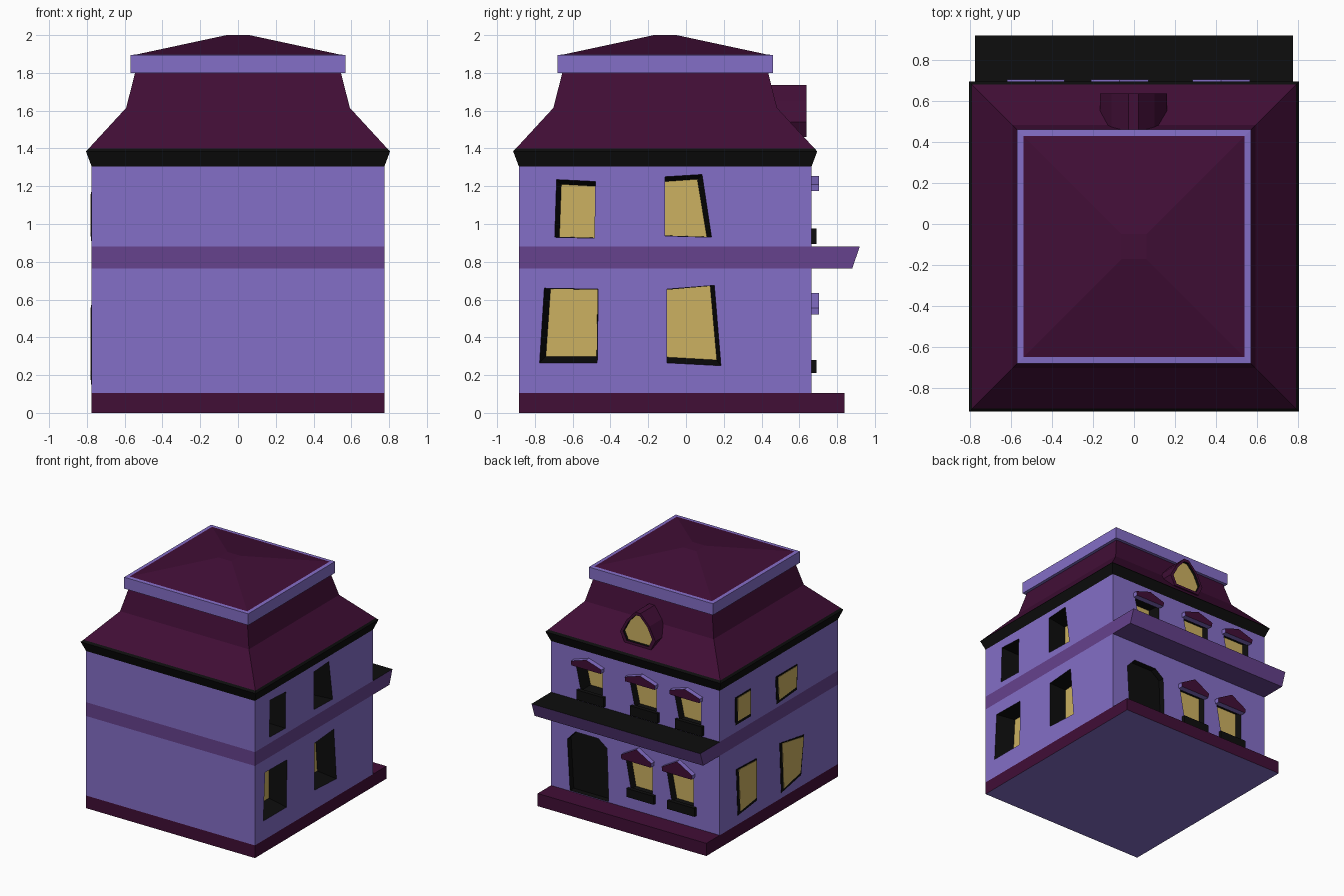
import bpy, bmesh

if "Cube" in bpy.data.objects:
    bpy.data.objects.remove(bpy.data.objects["Cube"])

# ---------- materials ----------
NAMES = [("lavender_wall", (132, 110, 199)), ("plum_roof", (65, 14, 54)),
         ("black_trim", (13, 13, 13)), ("gold_glass", (204, 177, 97)),
         ("violet_band", (102, 66, 141))]
WALL, ROOF, BLACK, GOLD, BAND = range(5)


def lin(c):
    c /= 255
    return c / 12.92 if c <= 0.04045 else ((c + 0.055) / 1.055) ** 2.4


MATS = []
for n, rgb in NAMES:
    m = bpy.data.materials.new(n)
    m.diffuse_color = (*[lin(c) for c in rgb], 1)
    m.use_nodes = True
    m.node_tree.nodes["Principled BSDF"].inputs["Base Color"].default_value = m.diffuse_color
    MATS.append(m)


# ---------- helpers ----------
def finish(bm, name):
    bmesh.ops.recalc_face_normals(bm, faces=bm.faces[:])
    me = bpy.data.meshes.new(name)
    bm.to_mesh(me)
    bm.free()
    for m in MATS:
        me.materials.append(m)
    ob = bpy.data.objects.new(name, me)
    bpy.context.collection.objects.link(ob)
    return ob


def loft(bm, rings, mats, cap0, cap1):
    """Skin a stack of equal-length point rings; one material per segment."""
    vs = [[bm.verts.new(p) for p in r] for r in rings]
    n = len(vs[0])
    for a, b, m in zip(vs, vs[1:], mats):
        for i in range(n):
            f = bm.faces.new((a[i], a[(i + 1) % n], b[(i + 1) % n], b[i]))
            f.material_index = m
    bm.faces.new(vs[0]).material_index = cap0
    bm.faces.new(vs[-1]).material_index = cap1


def square(h, z, cy=-0.11):
    return [(-h, cy - h, z), (h, cy - h, z), (h, cy + h, z), (-h, cy + h, z)]


def on_wall(axis, d, pts):
    """Place 2D (along wall, z) points on a plane x=d or y=d."""
    return [(d, a, z) if axis == 'x' else (a, d, z) for a, z in pts]


def inset(q, l, b, r, t):
    return [(q[0][0] + l, q[0][1] + b), (q[1][0] - r, q[1][1] + b),
            (q[2][0] - r, q[2][1] - t), (q[3][0] + l, q[3][1] - t)]


def prism(name, axis, d0, d1, pts, side, cap):
    bm = bmesh.new()
    loft(bm, [on_wall(axis, d0, pts), on_wall(axis, d1, pts)], [side], side, cap)
    return finish(bm, name)


def box(name, x0, x1, y0, y1, z0, z1, mat):
    return prism(name, 'y', y0, y1, [(x0, z0), (x1, z0), (x1, z1), (x0, z1)], mat, mat)


# ---------- house: walls, cornice and mansard roof ----------
bm = bmesh.new()
profile = [(0.775, 0.105), (0.775, 0.765), (0.775, 0.88), (0.775, 1.305),
           (0.805, 1.385), (0.79, 1.40), (0.592, 1.615), (0.545, 1.80)]
loft(bm, [square(h, z) for h, z in profile],
     [WALL, BAND, WALL, BLACK, BLACK, ROOF, ROOF], WALL, ROOF)
house = finish(bm, "house_body")

# window and door recesses: black reveals, gold glass at the back
cut = bmesh.new()
RIGHT = [  # outer quad (y, z), then left/bottom/right/top taper
    ([(-.775, .265), (-.47, .265), (-.465, .655), (-.75, .66)], (.033, .033, .003, .003)),
    ([(-.10, .265), (.185, .25), (.15, .675), (-.10, .655)], (0, .03, .022, .003)),
    ([(-.695, .93), (-.485, .925), (-.48, 1.225), (-.685, 1.235)], (.025, .002, 0, .025)),
    ([(-.11, .937), (.135, .93), (.085, 1.262), (-.11, 1.25)], (0, .002, .025, .025))]
for q, ins in RIGHT:
    loft(cut, [on_wall('x', .80, q), on_wall('x', .77, q),
               on_wall('x', .615, inset(q, *ins))], [BLACK, BLACK], BLACK, GOLD)

BACK = [  # centre x, sill bottom, sill top, gable base, gable peak, recess
    (-.035, .21, .28, .52, .635, .05), (-.41, .21, .28, .52, .635, .05),
    (.425, .895, .975, 1.175, 1.255, .11), (-.07, .895, .975, 1.175, 1.255, .05),
    (-.48, .895, .975, 1.175, 1.255, .05)]
for cx, s0, s1, g0, g1, dep in BACK:
    q = [(cx - .125, s1 - .01), (cx + .075, s1 - .01), (cx + .125, g0 + .02), (cx - .125, g0 + .02)]
    loft(cut, [on_wall('y', .69, q), on_wall('y', .66, q),
               on_wall('y', .665 - dep, inset(q, .012, .01, .012, .003))],
         [BLACK, BLACK], BLACK, GOLD)
door = [(.245, .11), (.60, .11), (.625, .53), (.55, .61), (.34, .61), (.26, .55)]
loft(cut, [on_wall('y', .70, door), on_wall('y', .615, door)], [BLACK], BLACK, BLACK)
cutter = finish(cut, "opening_cutter")
cutter.hide_render = True

mod = house.modifiers.new("openings", 'BOOLEAN')
mod.operation = 'DIFFERENCE'
mod.solver = 'EXACT'
mod.object = cutter
bpy.context.view_layer.objects.active = house
house.select_set(True)
bpy.ops.object.modifier_apply(modifier=mod.name)
bpy.data.objects.remove(cutter)

# ---------- sills and gabled hoods on the back windows ----------
for i, (cx, s0, s1, g0, g1, dep) in enumerate(BACK):
    box(f"back_sill_{i}", cx - .15, cx + .10, .655, .69, s0, s1, BLACK)
    prism(f"back_hood_{i}", 'y', .655, .705,
          [(cx - .135, g0), (cx + .135, g0), (cx + .14, g0 + .035), (cx, g1), (cx - .14, g0 + .035)],
          WALL, ROOF)

# ---------- flat windows on the left wall ----------
LEFT = [[(.18, .21), (.43, .18), (.45, .57), (.18, .56)],
        [(-.40, .20), (-.14, .15), (-.12, .57), (-.44, .52)],
        [(.26, .94), (.46, .94), (.465, 1.17), (.255, 1.17)],
        [(-.345, .93), (-.08, .91), (-.065, 1.14), (-.355, 1.14)]]
for i, q in enumerate(LEFT):
    prism(f"left_frame_{i}", 'x', -.77, -.778, q, BLACK, BLACK)
    prism(f"left_glass_{i}", 'x', -.77, -.781, inset(q, .012, .025, .03, .012), GOLD, GOLD)

# ---------- plinth with porch step ----------
base = box("plinth", -.775, .775, -.885, .84, 0, .105, ROOF)
for p in base.data.polygons:
    if p.normal.z < -.9:
        p.material_index = WALL

# ---------- porch canopy with black top ----------
canopy = prism("porch_canopy", 'x', -.775, .775,
               [(.66, .765), (.88, .765), (.92, .88), (.66, .88)], BAND, BAND)
for p in canopy.data.polygons:
    if p.normal.z > .9:
        p.material_index = BLACK

# ---------- roof crown ----------
bm = bmesh.new()
loft(bm, [square(.57, 1.80), square(.57, 1.895), square(.54, 1.897), square(.06, 2.0)],
     [WALL, WALL, ROOF], WALL, ROOF)
finish(bm, "roof_crown")

# ---------- dormer with pointed window ----------
arch = [(-.125, 1.46), (.12, 1.46), (.16, 1.54), (.10, 1.65),
        (.022, 1.735), (-.028, 1.735), (-.11, 1.65), (-.165, 1.54)]
small = [(-.002 + (x + .002) * .82, 1.585 + (z - 1.585) * .84) for x, z in arch]
bm = bmesh.new()
loft(bm, [on_wall('y', .38, arch), on_wall('y', .637, arch),
          on_wall('y', .637, small), on_wall('y', .615, small)],
     [ROOF, ROOF, BLACK], ROOF, GOLD)
finish(bm, "dormer")
